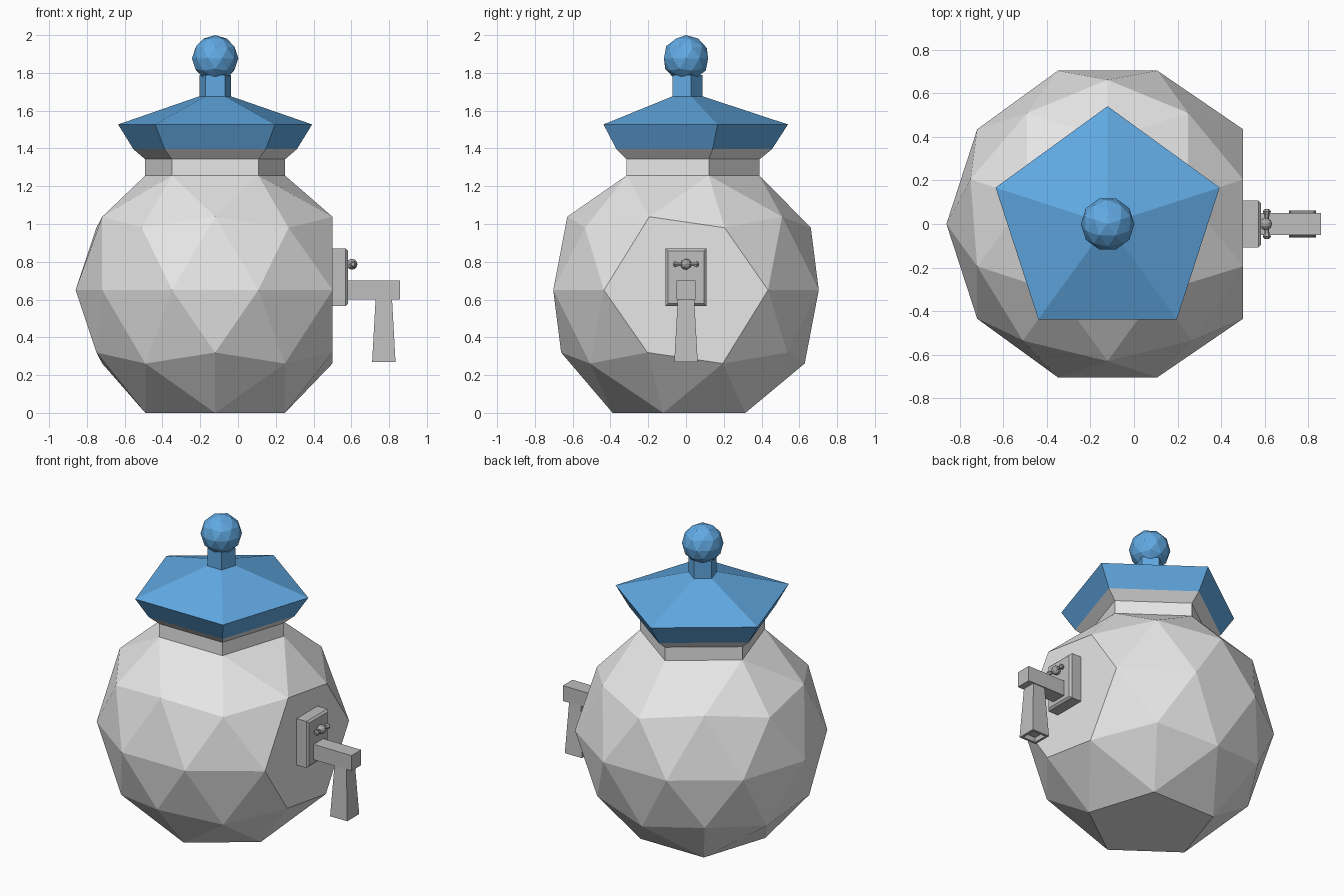
import bpy, bmesh, math
from mathutils import Matrix, Vector

if "Cube" in bpy.data.objects:
    bpy.data.objects.remove(bpy.data.objects["Cube"])

CX = -0.121          # pot axis
POT_R, POT_Z = 0.739, 0.65


def material(name, rgb):
    m = bpy.data.materials.new(name)
    m.use_nodes = True
    color = (*rgb, 1.0)
    m.diffuse_color = color
    m.node_tree.nodes["Principled BSDF"].inputs["Base Color"].default_value = color
    return m


PALE = material("pale grey", (0.8, 0.8, 0.8))
BLUE = material("lid blue", (0.12, 0.4, 0.77))
GREY = material("mid grey", (0.52, 0.52, 0.52))
DARK = material("dark grey", (0.4, 0.4, 0.4))


def finish(bm, name, mat):
    bmesh.ops.recalc_face_normals(bm, faces=bm.faces[:])
    mesh = bpy.data.meshes.new(name)
    bm.to_mesh(mesh)
    bm.free()
    mesh.materials.append(mat)
    obj = bpy.data.objects.new(name, mesh)
    bpy.context.collection.objects.link(obj)
    return obj


def loft(name, mat, rings):
    """Skin a list of equal-length point loops and cap both ends."""
    bm = bmesh.new()
    loops = [[bm.verts.new(p) for p in ring] for ring in rings]
    n = len(loops[0])
    for a, b in zip(loops, loops[1:]):
        for i in range(n):
            j = (i + 1) % n
            bm.faces.new((a[i], a[j], b[j], b[i]))
    bm.faces.new(loops[0])
    bm.faces.new(loops[-1])
    return finish(bm, name, mat)


def pentagon(r, z):
    angles = [math.radians(90 + 72 * i) for i in range(5)]
    return [(CX + r * math.cos(a), r * math.sin(a), z) for a in angles]


def rect(center, u, v):
    c, u, v = Vector(center), Vector(u), Vector(v)
    return [c - u - v, c + u - v, c + u + v, c - u + v]


def faceted_ball(r, center):
    bm = bmesh.new()
    turn = Matrix.Translation(center) @ Matrix.Rotation(math.pi / 2, 4, "Z")
    bmesh.ops.create_icosphere(bm, subdivisions=2, radius=r, matrix=turn)
    return bm


# Pot body: faceted ball with the top, base and one side pressed flat
bm = faceted_ball(POT_R, (CX, 0, POT_Z))
flats = [(Vector((0, 0, 1)), 2, 1.257), (Vector((0, 0, -1)), 2, 0.0), (Vector((1, 0, 0)), 0, 0.5)]
for direction, axis, level in flats:
    tip = max(bm.verts, key=lambda v: v.co.dot(direction))
    for e in tip.link_edges:
        e.other_vert(tip).co[axis] = level
    bmesh.ops.dissolve_verts(bm, verts=[tip])
finish(bm, "pot_body", PALE)

# Five-sided neck, lid and knob stem
loft("pot_neck", PALE, [pentagon(0.39, 1.25), pentagon(0.39, 1.343), pentagon(0.455, 1.396)])
loft("lid", BLUE, [pentagon(0.455, 1.396), pentagon(0.54, 1.527), pentagon(0.088, 1.676)])
loft("knob_stem", BLUE, [pentagon(0.088, 1.67), pentagon(0.088, 1.79)])
finish(faceted_ball(0.123, (CX, 0, 1.877)), "lid_knob", BLUE)


# Crank mounting plate with a chamfered front
def plate_ring(x, inset):
    return rect((x, 0, 0.718), (0, 0.108 - inset, 0), (0, 0, 0.152 - inset))


loft("crank_plate", GREY, [plate_ring(0.49, 0), plate_ring(0.57, 0), plate_ring(0.582, 0.012)])

# Crank arm
loft("crank_arm", GREY, [rect((x, 0, 0.651), (0, 0.05, 0), (0, 0, 0.05)) for x in (0.57, 0.857)])


# Flared grip with a recessed end
def grip_ring(half, z):
    return rect((0.772, 0, z), (half, 0, 0), (0, half, 0))


loft("crank_grip", GREY, [grip_ring(0.043, 0.61), grip_ring(0.062, 0.27),
                          grip_ring(0.046, 0.27), grip_ring(0.044, 0.3)])

# Wing nut above the arm
NUT = Vector((0.604, 0, 0.787))
finish(faceted_ball(0.029, NUT), "nut_center", DARK)
for side, label in ((1, "back"), (-1, "front")):
    rings = []
    for y, r in ((0.01, 0.007), (0.042, 0.012), (0.058, 0.019), (0.068, 0.01)):
        angles = [math.radians(60 * i) for i in range(6)]
        rings.append([NUT + Vector((0.005 + r * math.cos(a), side * y, r * math.sin(a)))
                      for a in angles])
    loft("nut_wing_" + label, DARK, rings)
